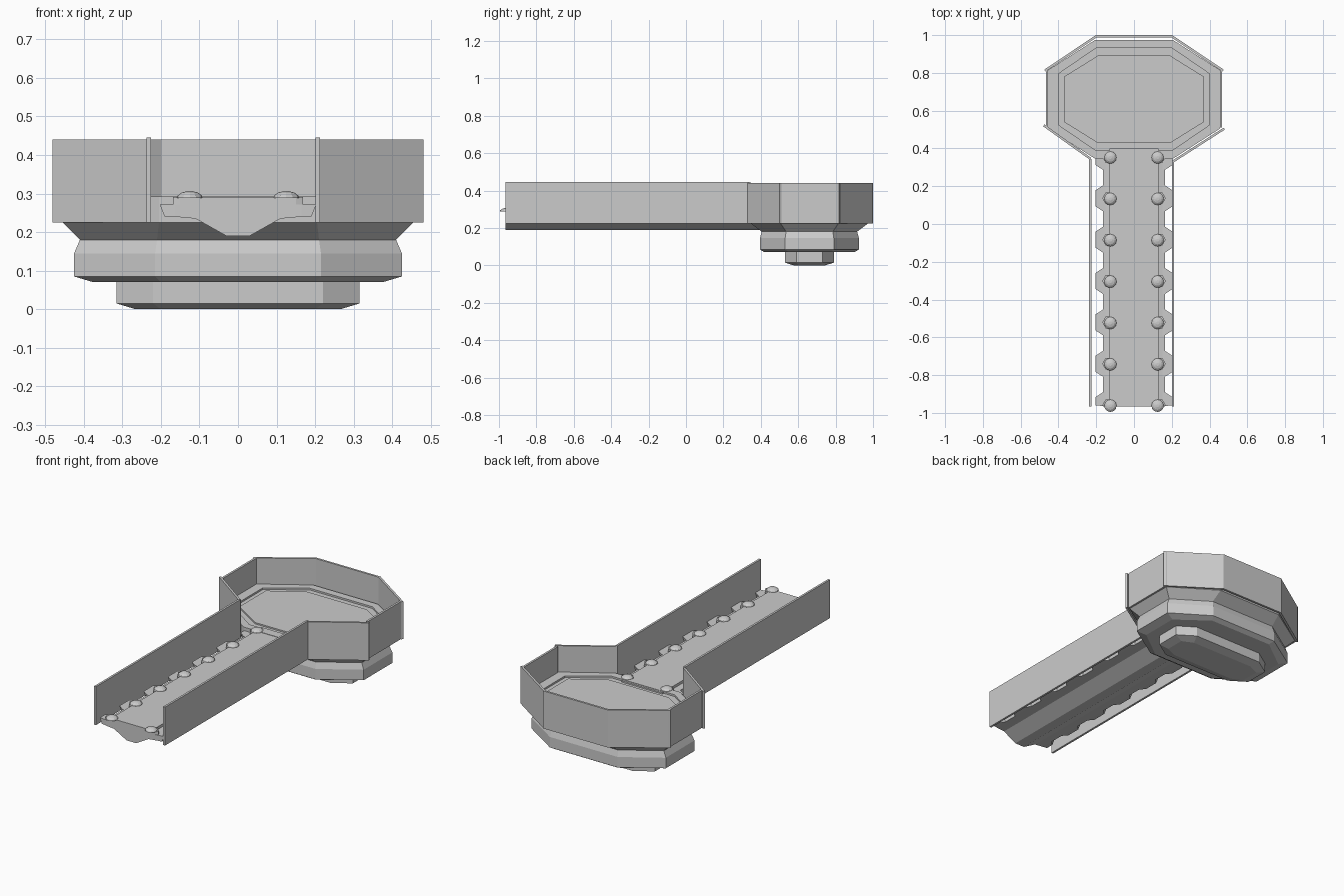
import bpy, bmesh, math
from mathutils import Vector

if "Cube" in bpy.data.objects:
    bpy.data.objects.remove(bpy.data.objects["Cube"])

CY = 0.66          # centre of the platform along y
FRONT = -0.965     # front end of the walkway


def loft(name, rings):
    """Join equal-length closed rings of points and cap both ends."""
    bm = bmesh.new()
    loops = [[bm.verts.new(p) for p in r] for r in rings]
    n = len(loops[0])
    for a, b in zip(loops, loops[1:]):
        for i in range(n):
            j = (i + 1) % n
            bm.faces.new((a[i], a[j], b[j], b[i]))
    bm.faces.new(loops[0][::-1])
    bm.faces.new(loops[-1])
    bmesh.ops.recalc_face_normals(bm, faces=bm.faces)
    me = bpy.data.meshes.new(name)
    bm.to_mesh(me)
    bm.free()
    ob = bpy.data.objects.new(name, me)
    bpy.context.collection.objects.link(ob)
    return ob


def octagon(hx, hy, fx, fy, z):
    pts = [(fx, -hy), (hx, -fy), (hx, fy), (fx, hy),
           (-fx, hy), (-hx, fy), (-hx, -fy), (-fx, -hy)]
    return [(x, CY + y, z) for x, y in pts]


def panel(name, p, q, z0=0.225, z1=0.44, t=0.012):
    """Thin upright wall from p to q in plan."""
    p, q = Vector(p), Vector(q)
    d = (q - p).normalized() * t / 2
    n = Vector((-d.y, d.x))
    plan = [p + n, q + n, q - n, p - n]
    return loft(name, [[(v.x, v.y, z) for v in plan] for z in (z0, z1)])


# Platform body: stepped elongated octagon, recessed ring in the floor
loft("platform_body", [octagon(*r) for r in [
    (0.265, 0.085, 0.20, 0.055, 0.0),
    (0.315, 0.132, 0.22, 0.07, 0.015),
    (0.315, 0.132, 0.22, 0.07, 0.07),
    (0.375, 0.24, 0.20, 0.11, 0.07),
    (0.425, 0.265, 0.215, 0.13, 0.085),
    (0.425, 0.265, 0.215, 0.13, 0.145),
    (0.41, 0.255, 0.21, 0.125, 0.18),
    (0.455, 0.315, 0.205, 0.155, 0.225),
    (0.455, 0.315, 0.205, 0.155, 0.292),
    (0.40, 0.272, 0.20, 0.135, 0.292),
    (0.40, 0.272, 0.20, 0.135, 0.282),
    (0.37, 0.232, 0.19, 0.12, 0.282),
    (0.37, 0.232, 0.19, 0.12, 0.29),
]])

# Platform railing panels, slightly overlapping at the corners
panel("rail_back", (-0.205, 0.994), (0.205, 0.994))
for s, name in ((1, "right"), (-1, "left")):
    panel("rail_side_" + name, (s * 0.46, 0.51), (s * 0.46, 0.825))
    panel("rail_back_" + name, (s * 0.20, 0.994), (s * 0.472, 0.812))
panel("rail_front_right", (0.205, 0.33), (0.478, 0.505))
panel("rail_front_left", (-0.23, 0.345), (-0.478, 0.522))

# Walkway side walls
panel("walkway_wall_left", (-0.231, FRONT), (-0.231, 0.345), z1=0.445)
panel("walkway_wall_right", (0.207, FRONT), (0.207, 0.335), z1=0.445)

# Walkway deck with keel underneath, one cross-section swept along y
half = [(0.03, 0.19), (0.11, 0.235), (0.165, 0.24), (0.165, 0.27),
        (0.13, 0.275), (0.13, 0.29)]
section = half + [(-x, z) for x, z in reversed(half)]
loft("walkway_deck", [[(x, y, z) for x, z in section] for y in (FRONT, 0.40)])

# Edge teeth, lamp pads and domed lamps along both sides
for i in range(7):
    y = 0.355 - i * 0.219
    for s, side in ((1, "right"), (-1, "left")):
        tag = f"_{side}_{i + 1}"
        rings = []
        for z, xo in ((0.24, 0.19), (0.272, 0.203)):
            plan = [(0.14, -0.075), (0.165, -0.068), (xo, -0.043),
                    (xo, 0.043), (0.165, 0.068), (0.14, 0.075)]
            rings.append([(s * a, max(y + b, FRONT + 0.002 * k), z)
                          for k, (a, b) in enumerate(plan)])
        loft("edge_tooth" + tag, rings)

        # hexagonal pad
        hexa = [(s * 0.132 + 0.036 * math.cos(k * math.pi / 3),
                 max(FRONT, y + 0.036 * math.sin(k * math.pi / 3))) for k in range(6)]
        loft("lamp_pad" + tag, [[(a, b, z) for a, b in hexa] for z in (0.27, 0.291)])

        # shallow dome
        dome = []
        for r, z in ((0.033, 0.289), (0.031, 0.295), (0.022, 0.302), (0.008, 0.306)):
            dome.append([(s * 0.125 + r * math.cos(k * math.pi / 6),
                          y - 0.003 + r * math.sin(k * math.pi / 6), z) for k in range(12)])
        loft("lamp_dome" + tag, dome)
